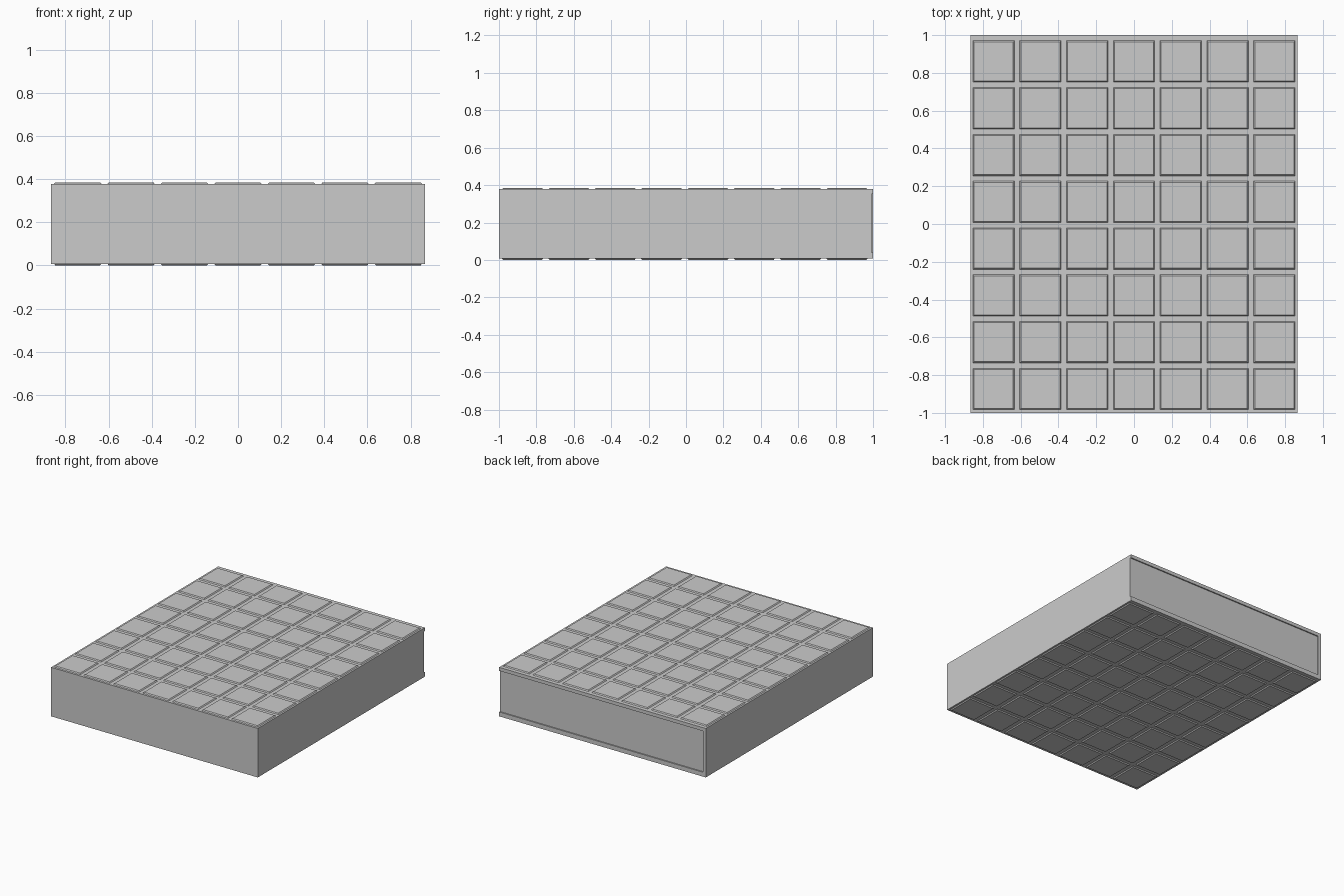
import bpy, bmesh
from mathutils import Vector

if "Cube" in bpy.data.objects:
    bpy.data.objects.remove(bpy.data.objects["Cube"])

HX, HY = 0.866, 1.0            # half width, half depth
Z0, Z1, H = 0.007, 0.378, 0.385
NX, NY, PITCH, TILE, TAPER = 7, 8, 0.2477, 0.223, 0.008
Y_SHIFT = -0.0065


def box(name, lo, hi):
    bm = bmesh.new()
    bmesh.ops.create_cube(bm, size=1)
    for v in bm.verts:
        v.co = Vector([(lo[i] if v.co[i] < 0 else hi[i]) for i in range(3)])
    return finish(name, bm)


def finish(name, bm):
    bmesh.ops.recalc_face_normals(bm, faces=bm.faces[:])
    me = bpy.data.meshes.new(name)
    bm.to_mesh(me)
    bm.free()
    ob = bpy.data.objects.new(name, me)
    bpy.context.collection.objects.link(ob)
    return ob


def tile_grid(name, z_base, z_face):
    """Grid of low tiles with tapered edges."""
    bm = bmesh.new()
    for i in range(NX):
        for j in range(NY):
            cx = (i - (NX - 1) / 2) * PITCH
            cy = (j - (NY - 1) / 2) * PITCH + Y_SHIFT
            cube = bmesh.ops.create_cube(bm, size=1)
            for v in cube["verts"]:
                outer = v.co.z < 0
                w = TILE if outer else TILE - 2 * TAPER
                v.co = Vector((cx + v.co.x * w, cy + v.co.y * w,
                               z_base if outer else z_face))
    return finish(name, bm)


# Main slab with a shallow back recess that runs out at the right side
slab = box("slab", (-HX, -HY, Z0), (HX, HY, Z1))
cutter = box("recess_cutter", (-HX + 0.025, HY - 0.009, 0.04),
             (HX + 0.1, HY + 0.1, 0.352))
cutter.hide_render = True
cutter.hide_set(True)
mod = slab.modifiers.new("back_recess", 'BOOLEAN')
mod.object = cutter
mod.operation = 'DIFFERENCE'
mod.solver = 'EXACT'

# Tiles on the upper and lower faces
tile_grid("top_tiles", Z1 - 0.002, H)
tile_grid("bottom_tiles", Z0 + 0.002, 0.0)
